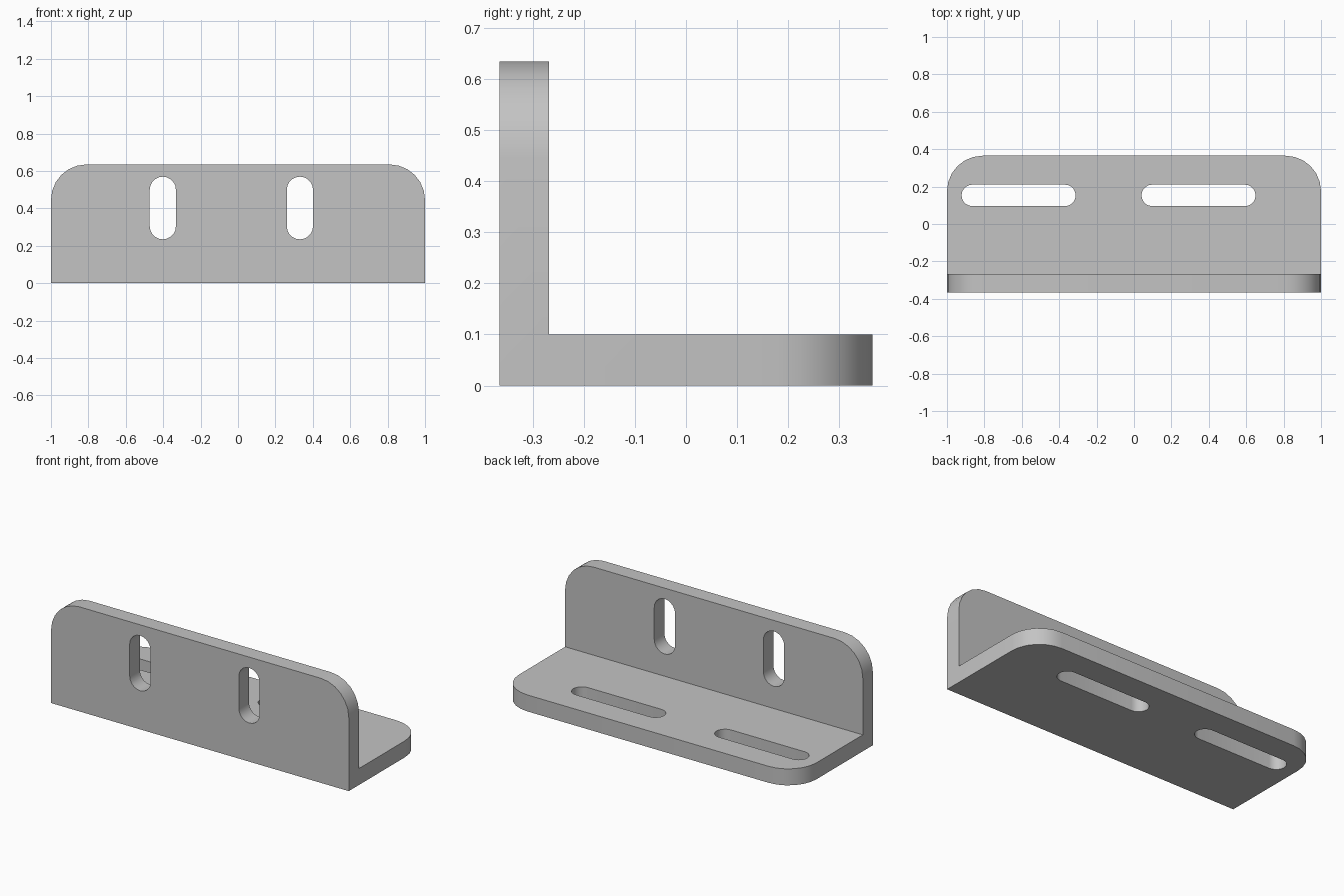
import bpy
import bmesh
import math
from mathutils import Matrix

if "Cube" in bpy.data.objects:
    bpy.data.objects.remove(bpy.data.objects["Cube"])

HALF, DEPTH, HEIGHT, THICK = 1.0, 0.365, 0.635, 0.1
INNER = -DEPTH + 0.097
CORNER = 0.19

steel = bpy.data.materials.new("plain_grey")
steel.use_nodes = True
grey = (0.55, 0.55, 0.55, 1)
steel.diffuse_color = grey
steel.node_tree.nodes["Principled BSDF"].inputs["Base Color"].default_value = grey


def add_prism(name, points, offset):
    """Extrude a closed outline along an offset into a solid object."""
    bm = bmesh.new()
    face = bm.faces.new([bm.verts.new(p) for p in points])
    result = bmesh.ops.extrude_face_region(bm, geom=[face], use_keep_orig=True)
    moved = [g for g in result["geom"] if isinstance(g, bmesh.types.BMVert)]
    bmesh.ops.translate(bm, verts=moved, vec=offset)
    bmesh.ops.recalc_face_normals(bm, faces=bm.faces[:])
    mesh = bpy.data.meshes.new(name)
    bm.to_mesh(mesh)
    bm.free()
    mesh.materials.append(steel)
    obj = bpy.data.objects.new(name, mesh)
    bpy.context.collection.objects.link(obj)
    return obj


def add_slot(name, length, width, matrix, steps=10):
    """Round-ended cutter, long along its own x and deep along its own z."""
    r = width / 2
    points = []
    for side in (1, -1):
        for i in range(steps + 1):
            a = math.pi * (i / steps - 0.5)
            points.append((side * (length / 2 - r + r * math.cos(a)),
                           side * r * math.sin(a), -0.15))
    cutter = add_prism(name, points, (0, 0, 0.3))
    cutter.data.transform(matrix)
    cutter.hide_render = True
    return cutter


# L-shaped body
profile = [(-DEPTH, 0), (DEPTH, 0), (DEPTH, THICK),
           (INNER, THICK), (INNER, HEIGHT), (-DEPTH, HEIGHT)]
bracket = add_prism("angle_bracket", [(-HALF, y, z) for y, z in profile],
                    (2 * HALF, 0, 0))

# Rounded free corners of both legs
bm = bmesh.new()
bm.from_mesh(bracket.data)
corners = []
for e in bm.edges:
    a, b = (v.co for v in e.verts)
    if abs(a.x - b.x) < 0.01:
        if min(a.z, b.z) > HEIGHT - 0.01 or min(a.y, b.y) > DEPTH - 0.01:
            corners.append(e)
bmesh.ops.bevel(bm, geom=corners, offset=CORNER, offset_type='OFFSET',
                segments=6, profile=0.5, affect='EDGES')
bm.to_mesh(bracket.data)
bm.free()

# Upright slots in the wall, sideways slots in the base
cutters = []
upright = Matrix.Rotation(math.pi / 2, 4, 'X') @ Matrix.Rotation(math.pi / 2, 4, 'Z')
for x in (-0.402, 0.331):
    place = Matrix.Translation((x, (INNER - DEPTH) / 2, 0.402))
    cutters.append(add_slot("wall_slot_cutter", 0.335, 0.14, place @ upright))
for x in (-0.617, 0.345):
    place = Matrix.Translation((x, 0.153, THICK / 2))
    cutters.append(add_slot("base_slot_cutter", 0.61, 0.115, place))

bpy.ops.object.select_all(action='DESELECT')
bracket.select_set(True)
bpy.context.view_layer.objects.active = bracket
for cutter in cutters:
    cut = bracket.modifiers.new("slot", 'BOOLEAN')
    cut.operation = 'DIFFERENCE'
    cut.solver = 'EXACT'
    cut.object = cutter
    bpy.ops.object.modifier_apply(modifier=cut.name)
    bpy.data.objects.remove(cutter)

bpy.ops.object.shade_smooth_by_angle(angle=math.radians(35))
